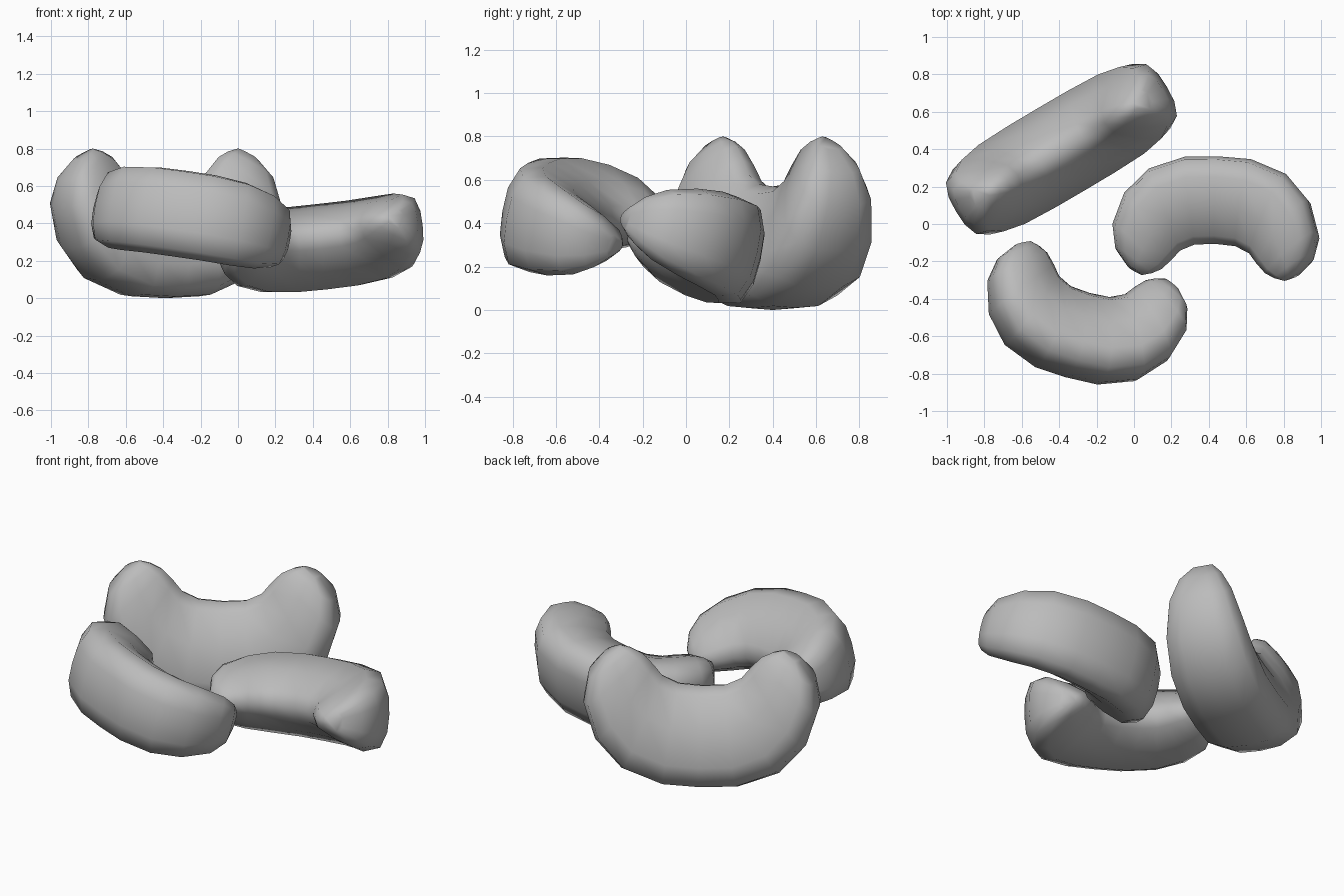
import bpy, bmesh
from mathutils import Vector, Matrix

if "Cube" in bpy.data.objects:
    bpy.data.objects.remove(bpy.data.objects["Cube"])

mat = bpy.data.materials.new("grey")
mat.diffuse_color = (0.5, 0.5, 0.5, 1)
mat.use_nodes = True
mat.node_tree.nodes["Principled BSDF"].inputs["Base Color"].default_value = mat.diffuse_color

# half of the bean: inner point, outer point, half thickness per station
STATIONS = [
    ((0.00, 0.57), (0.00, 0.00), 0.253),
    ((0.13, 0.58), (0.21, 0.01), 0.252),
    ((0.22, 0.625), (0.44, 0.10), 0.245),
    ((0.27, 0.69), (0.59, 0.27), 0.222),
    ((0.33, 0.755), (0.655, 0.48), 0.178),
    ((0.39, 0.785), (0.63, 0.63), 0.12),
    ((0.45, 0.80), (0.55, 0.74), 0.055),
]
# cross-section: share of the way from inner to outer edge, share of thickness
SECTION = [(0.0, 0.0), (0.06, 0.32), (0.35, 0.71), (0.68, 1.0), (0.90, 0.90), (0.985, 0.48)]
RING = SECTION + [(1.0, 0.0)] + [(f, -g) for f, g in reversed(SECTION[1:])]


def bean(name, centre, along, tips, scale):
    """Curved bean; along = long axis, tips = direction both tips point."""
    u = Vector(along).normalized()
    v = Vector(tips)
    v = (v - u * v.dot(u)).normalized()
    w = u.cross(v)
    rot = Matrix((u, v, w)).transposed()
    full = [((-a[0], a[1]), (-b[0], b[1]), h) for a, b, h in reversed(STATIONS[1:])] + STATIONS

    bm = bmesh.new()
    rings = []
    for a, b, h in full:
        a, b = Vector(a), Vector(b)
        ring = []
        for f, g in RING:
            p = a.lerp(b, f)
            local = Vector((p.x * scale[0], (p.y - 0.4) * scale[1], g * h * scale[2]))
            ring.append(bm.verts.new(rot @ local + Vector(centre)))
        rings.append(ring)
    n = len(RING)
    for r, s in zip(rings, rings[1:]):
        for i in range(n):
            j = (i + 1) % n
            bm.faces.new((r[i], r[j], s[j], s[i]))
    bm.faces.new(rings[0])
    bm.faces.new(rings[-1])
    bmesh.ops.recalc_face_normals(bm, faces=bm.faces)
    for f in bm.faces:
        f.smooth = True
    me = bpy.data.meshes.new(name)
    bm.to_mesh(me)
    bm.free()
    me.materials.append(mat)
    bpy.context.collection.objects.link(bpy.data.objects.new(name, me))


# upright bean at the back, tips up
bean("back_bean", (-0.388, 0.40, 0.40), (0.862, 0.508, 0), (0, 0, 1), (1, 1, 1))
# bean lying at the right, tips forward
bean("right_bean", (0.442, 0.028, 0.313), (0.99, -0.04, 0.11), (0.02, -0.97, 0.22), (0.845, 0.81, 0.93))
# bean lying at the front, tips backward
bean("front_bean", (-0.268, -0.50, 0.415), (0.95, -0.265, -0.135), (0.25, 0.94, -0.21), (0.835, 0.81, 0.93))
